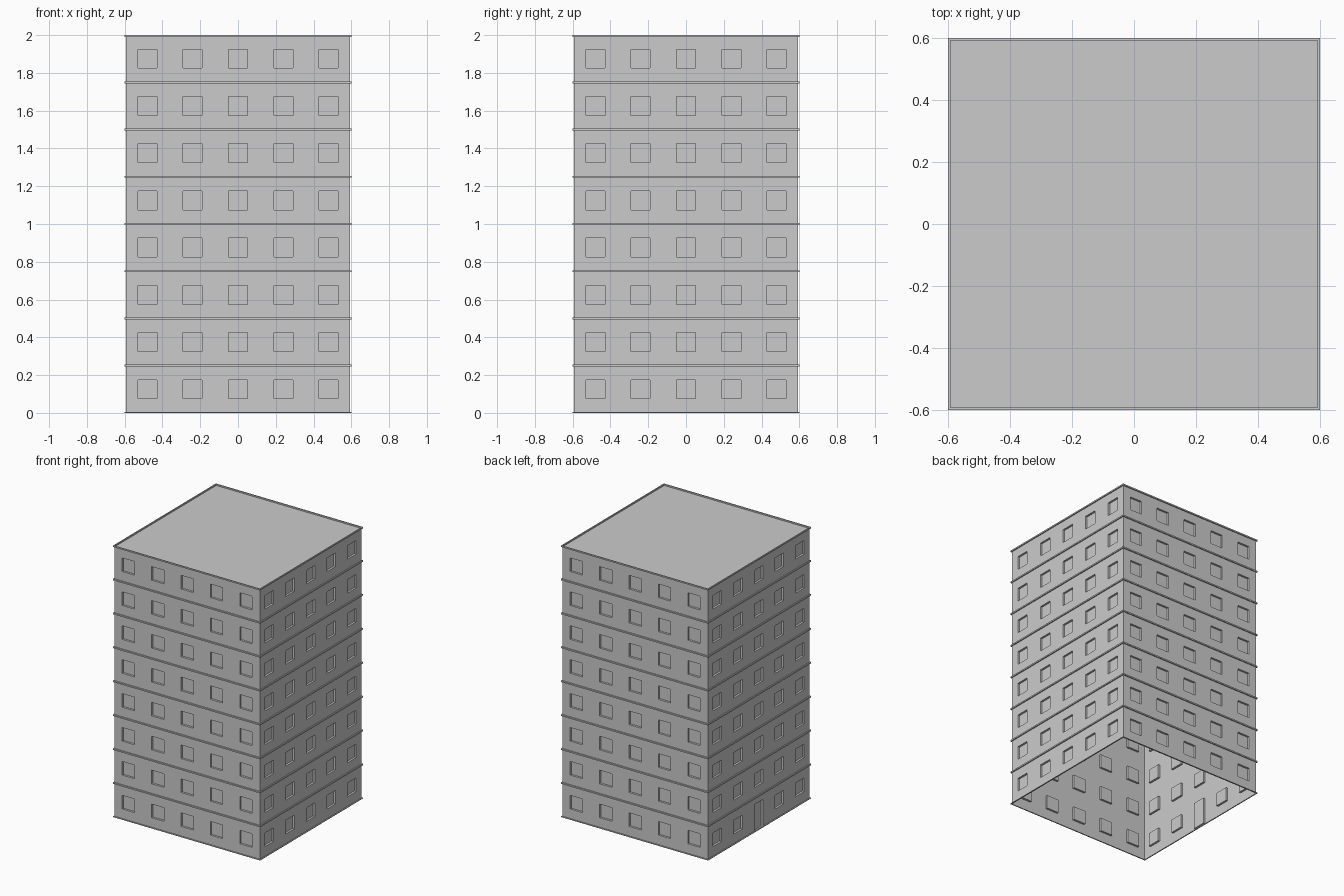
import bpy
import bmesh
import math
from mathutils import Matrix

cube = bpy.data.objects.get("Cube")
if cube:
    bpy.data.objects.remove(cube, do_unlink=True)

FLOORS, COLUMNS = 8, 5
STOREY = 0.25
CELL = 0.24            # window spacing
OUTER, WALL = 0.6, 0.592
HALF = 0.05            # half window width
SILL, HEAD, DOOR_HEAD = 0.075, 0.175, 0.2
RECESS = 0.015
TOP = FLOORS * STOREY
LIP = 0.01

concrete = bpy.data.materials.new("concrete_grey")
concrete.use_nodes = True
concrete.diffuse_color = (0.6, 0.6, 0.6, 1)
concrete.node_tree.nodes["Principled BSDF"].inputs["Base Color"].default_value = (0.6, 0.6, 0.6, 1)


def finish(bm, name):
    mesh = bpy.data.meshes.new(name)
    bm.to_mesh(mesh)
    bm.free()
    mesh.materials.append(concrete)
    obj = bpy.data.objects.new(name, mesh)
    bpy.context.collection.objects.link(obj)
    return obj


def recess(bm, faces):
    """Push a patch of the wall inwards, keeping its reveals."""
    result = bmesh.ops.extrude_face_region(bm, geom=faces)
    moved = [g for g in result["geom"] if isinstance(g, bmesh.types.BMVert)]
    bmesh.ops.translate(bm, verts=moved, vec=(0, RECESS, 0))
    old = [f for f in faces if f.is_valid]
    if old:
        bmesh.ops.delete(bm, geom=old, context="FACES")


def wall(name, turn, has_door=False):
    """One facade as a grid of panels with recessed openings."""
    centres = [(i - (COLUMNS - 1) / 2) * CELL for i in range(COLUMNS)]
    us = [-WALL] + [c + s * HALF for c in centres for s in (-1, 1)] + [WALL]
    zs = [0.0]
    for floor in range(FLOORS):
        base = floor * STOREY
        zs += [base + SILL, base + HEAD]
        if floor == 0:
            zs.append(DOOR_HEAD)
        zs.append(min(base + STOREY, TOP - LIP))
    bm = bmesh.new()
    grid = [[bm.verts.new((u, -WALL, z)) for u in us] for z in zs]
    windows, door = [], []
    for r in range(len(zs) - 1):
        for c in range(len(us) - 1):
            face = bm.faces.new((grid[r][c], grid[r][c + 1],
                                 grid[r + 1][c + 1], grid[r + 1][c]))
            opening = c % 2 == 1
            middle = c == COLUMNS
            height = (zs[r] + zs[r + 1]) / 2
            if has_door and middle and height < DOOR_HEAD:
                door.append(face)
            elif opening and SILL < height % STOREY < HEAD:
                windows.append(face)
    for face in windows:
        recess(bm, [face])
    if door:
        recess(bm, door)
    bm.transform(Matrix.Rotation(turn * math.pi / 2, 4, "Z"))
    bm.normal_update()
    finish(bm, name)


def frame(name, low, high):
    """Thin square ring that stands proud of the walls."""
    bm = bmesh.new()
    loops = []
    for half, z in ((WALL, low), (OUTER, low), (OUTER, high), (WALL, high)):
        loops.append([bm.verts.new((x * half, y * half, z))
                      for x, y in ((-1, -1), (1, -1), (1, 1), (-1, 1))])
    for i in range(4):
        a, b = loops[i], loops[(i + 1) % 4]
        for k in range(4):
            n = (k + 1) % 4
            bm.faces.new((a[k], a[n], b[n], b[k]))
    bmesh.ops.recalc_face_normals(bm, faces=bm.faces)
    finish(bm, name)


# Facades
for turn, side in enumerate(("front", "left", "back", "right")):
    wall(side + "_wall", turn, has_door=(side == "right"))

# Bands between storeys, base band and roof lip
frame("base_band", 0, LIP / 2)
for level in range(1, FLOORS):
    frame(f"storey_band_{level}", level * STOREY - LIP / 2, level * STOREY + LIP / 2)
frame("roof_lip", TOP - LIP, TOP)

# Flat roof inside the lip
bm = bmesh.new()
bmesh.ops.create_grid(bm, x_segments=1, y_segments=1, size=WALL,
                      matrix=Matrix.Translation((0, 0, TOP - LIP)))
finish(bm, "roof")
